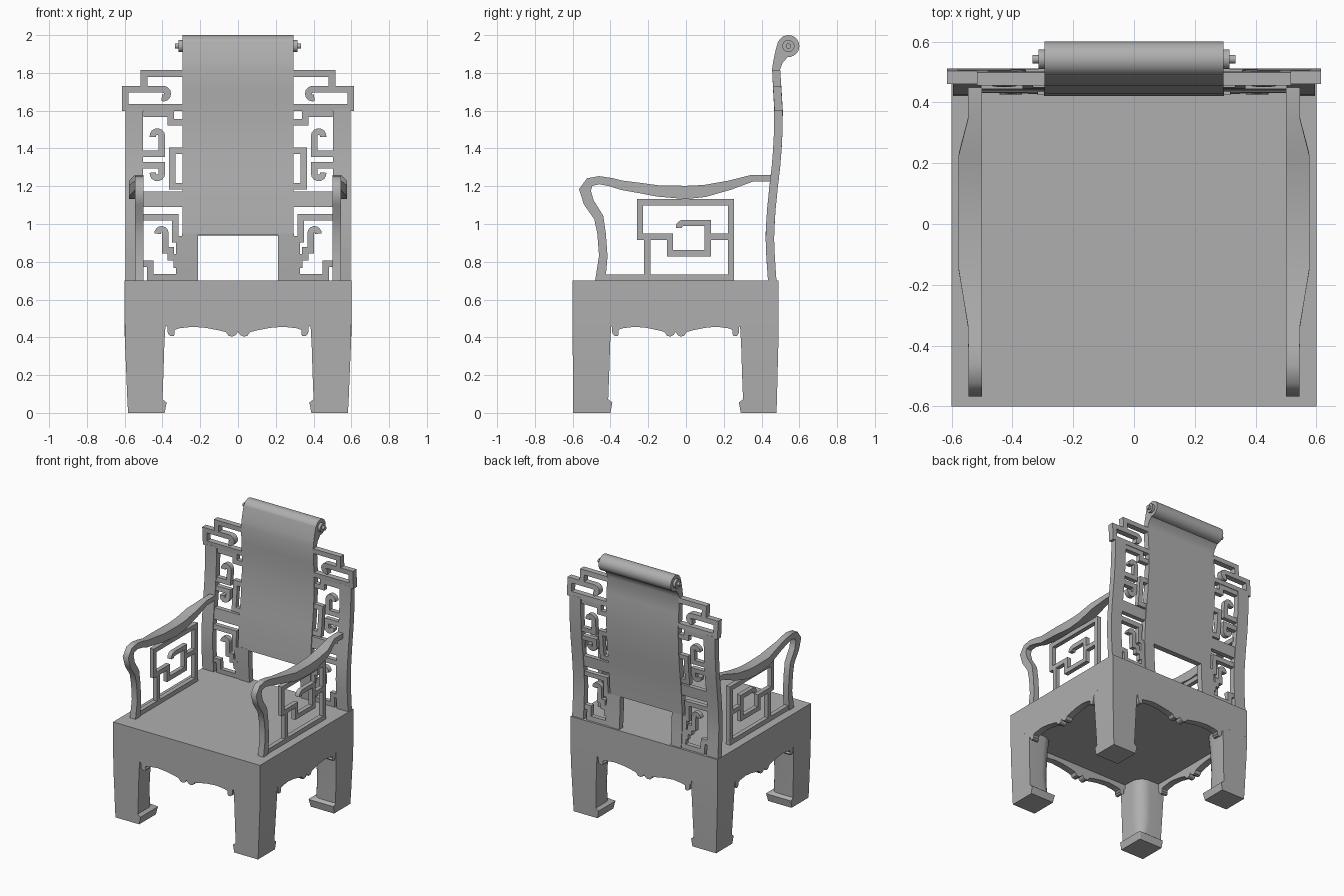
import bpy, bmesh, math
from mathutils import Vector

if "Cube" in bpy.data.objects:
    bpy.data.objects.remove(bpy.data.objects["Cube"])

# Dark grey finish for the whole chair
GREY = bpy.data.materials.new("dark_grey")
GREY.diffuse_color = (.43, .43, .43, 1)
GREY.use_nodes = True
GREY.node_tree.nodes["Principled BSDF"].inputs["Base Color"].default_value = GREY.diffuse_color

BACK = [(0.68, .458), (0.82, .448), (0.95, .443), (1.08, .452), (1.2, .464),
        (1.3, .476), (1.4, .484), (1.5, .489), (1.6, .490), (1.7, .484), (1.82, .477)]


def interp(table, t):
    for (a, va), (b, vb) in zip(table, table[1:]):
        if t <= b:
            return va + (vb - va) * max(0, (t - a) / (b - a))
    return table[-1][1]


def finish(bm, name, mirror=False, angle=30):
    bmesh.ops.recalc_face_normals(bm, faces=bm.faces)
    me = bpy.data.meshes.new(name)
    bm.to_mesh(me)
    bm.free()
    me.materials.append(GREY)
    ob = bpy.data.objects.new(name, me)
    bpy.context.collection.objects.link(ob)
    if mirror:
        ob.modifiers.new("mirror", 'MIRROR')
    bpy.ops.object.select_all(action='DESELECT')
    ob.select_set(True)
    bpy.context.view_layer.objects.active = ob
    bpy.ops.object.shade_smooth_by_angle(angle=math.radians(angle))
    return ob


def skin(bm, rings):
    """Bridge closed rings of points and cap both ends."""
    vs = [[bm.verts.new(p) for p in r] for r in rings]
    n = len(vs[0])
    for a, b in zip(vs, vs[1:]):
        for i in range(n):
            bm.faces.new((a[i], a[(i + 1) % n], b[(i + 1) % n], b[i]))
    bm.faces.new(vs[0])
    bm.faces.new(vs[-1])


def strip(bm, pts, width, place, step=None):
    """Sweep a bar along a 2D path; place(u, v, side) maps it into space."""
    pts = [Vector(p) for p in pts]
    if step:
        fine = []
        for a, b in zip(pts, pts[1:]):
            k = max(1, math.ceil(abs(b.y - a.y) / step))
            fine += [a.lerp(b, i / k) for i in range(k)]
        pts = fine + [pts[-1]]
    ws = width if isinstance(width, list) else [width] * len(pts)
    rings = []
    for i, p in enumerate(pts):
        d0 = (p - pts[i - 1]).normalized() if i else None
        d1 = (pts[i + 1] - p).normalized() if i < len(pts) - 1 else d0
        d0 = d0 or d1
        n0, n1 = Vector((-d0.y, d0.x)), Vector((-d1.y, d1.x))
        m = (n0 + n1).normalized()
        m *= ws[i] / 2 / max(0.5, m.dot(n0))
        a, b = p + m, p - m
        rings.append([place(a.x, a.y, 0), place(b.x, b.y, 0),
                      place(b.x, b.y, 1), place(a.x, a.y, 1)])
    skin(bm, rings)


def box(bm, x0, x1, y0, y1, z0, z1):
    skin(bm, [[(x0, y0, z), (x1, y0, z), (x1, y1, z), (x0, y1, z)] for z in (z0, z1)])


def arc(cx, cz, r, a0, a1, n=7):
    return [(cx + r * math.cos(math.radians(a0 + (a1 - a0) * i / n)),
             cz + r * math.sin(math.radians(a0 + (a1 - a0) * i / n))) for i in range(n + 1)]


# Seat block
bm = bmesh.new()
box(bm, -.6, .6, -.6, .49, .49, .70)
finish(bm, "seat")

# Legs with rounded inner corner and block feet
LEVELS = [(0, .018, .212, .006), (.055, .015, .222, .006), (.072, .014, .2, .06),
          (.2, .009, .205, .09), (.36, .002, .21, .09), (.5, 0, .218, .09)]
for label, cy, sy in (("front", -.6, 1), ("back", .49, -1)):
    bm = bmesh.new()
    rings = []
    for z, inset, inner, r in LEVELS:
        iy = inset * (.1 if sy > 0 else .6)
        iny = inner - .012
        sec = [(inset, iy), (inner, iy)]
        sec += arc(inner - r, iny - r, r, 0, 90, 6) + [(inset, iny)]
        rings.append([(.6 - u, cy + sy * v, z) for u, v in sec])
    skin(bm, rings)
    finish(bm, label + "_leg", mirror=True)

# Scalloped aprons on all four sides
HALF = [(0, .43), (.012, .412), (.03, .404), (.05, .408), (.065, .428), (.1, .437), (.17, .45),
        (.24, .456), (.31, .448), (.335, .44), (.343, .428), (.335, .418), (.34, .408), (.358, .406),
        (.37, .418), (.374, .435), (.37, .45), (.39, .47)]
EDGE = [(-u, z) for u, z in HALF[:0:-1]] + HALF


def apron(name, place):
    bm = bmesh.new()
    skin(bm, [[place(u, zz, t) for t, zz in ((0, z), (0, .5), (1, .5), (1, z))] for u, z in EDGE])
    finish(bm, name)


apron("front_apron", lambda u, z, t: (u, -.6 + .05 * t, z))
apron("back_apron", lambda u, z, t: (u, .49 - .05 * t, z))
for s, nm in ((1, "right_apron"), (-1, "left_apron")):
    apron(nm, lambda u, z, t: (s * (.6 - .05 * t), -.055 + u * .9, z))

# Arm rail and front post in one sweep, bulging outward mid-length
OUT = [(-.34, .545), (-.15, .577), (.23, .577), (.35, .545)]
PATH = [(-.455, .69), (-.438, .83), (-.447, .95), (-.462, 1.035), (-.515, 1.115), (-.535, 1.18),
        (-.51, 1.222), (-.46, 1.232), (-.4, 1.222), (-.34, 1.205), (-.24, 1.19), (-.15, 1.175),
        (0, 1.167), (.1, 1.175), (.23, 1.205), (.35, 1.242), (.46, 1.242)]
WID = [.055, .045, .045, .05, .055, .058, .045, .042, .045, .05, .055, .06, .07, .064, .05, .036, .036]
bm = bmesh.new()
strip(bm, PATH, WID, lambda y, z, t: (interp(OUT, y) if t else .50, y, z))
finish(bm, "arm_rail", mirror=True, angle=55)

# Lattice under each arm
bm = bmesh.new()
for pts in ([(-.44, .717), (.255, .717)],
            [(.238, .70), (.238, 1.115), (-.243, 1.115), (-.243, .933), (-.085, .933), (-.085, .845),
             (.115, .845), (.115, 1.005), (-.015, 1.005)] + arc(-.015, .982, .023, 100, 190, 4),
            [(-.205, .72), (-.205, .933)], [(.115, .933), (.238, .933)]):
    strip(bm, pts, .033, lambda y, z, t: (.507 + .032 * t, y, z))
finish(bm, "arm_lattice", mirror=True)


def bent(depth):
    return lambda x, z, t: (x, interp(BACK, z) + (t - .5) * depth, z)


# Back splat with opening at the bottom, thickening into the scroll
bm = bmesh.new()
path = [(.4435, .94)] + [(y, z) for z, y in BACK if z > .96] + [(.487, 1.86), (.508, 1.905), (.53, 1.94)]
wid = [.045] * (len(path) - 4) + [.042, .05, .075, .1]
strip(bm, path, wid, lambda y, z, t: ((t - .5) * .59, y, z))
finish(bm, "back_splat")
bm = bmesh.new()
strip(bm, [(.253, .69), (.253, .95)], .085, bent(.045), .08)
finish(bm, "splat_foot", mirror=True)

# Scroll roll and its stepped end knobs
bm = bmesh.new()
prof = [(-.333, .014), (-.314, .014), (-.314, .032), (-.295, .032), (-.295, .058)]
prof += [(-x, r) for x, r in prof[::-1]]
skin(bm, [[(x, .542 + a, 1.942 + b) for a, b in arc(0, 0, r, 0, 360 - 360 / 28, 27)] for x, r in prof])
finish(bm, "scroll_roll")

# Back stiles
bm = bmesh.new()
strip(bm, [(.549, .69), (.549, 1.61)], .092, bent(.045), .08)
finish(bm, "back_stile", mirror=True)

# Stepped crest rails with curled end
bm = bmesh.new()
for pts in ([(.29, 1.617), (.597, 1.617), (.597, 1.713), (.4, 1.713)] + arc(.396, 1.69, .023, 100, 290, 7),
            [(.498, 1.72), (.498, 1.797), (.29, 1.797)]):
    strip(bm, pts, .036, bent(.043), .1)
finish(bm, "crest_rail", mirror=True)

# Fretwork between stile and splat
FRET = [
    [(.50, 1.583), (.357, 1.583), (.357, 1.538), (.29, 1.538)],
    [(.505, 1.373), (.403, 1.373), (.403, 1.455)] + arc(.427, 1.465, .024, 180, -10, 7),
    [(.505, 1.31), (.403, 1.31), (.403, 1.275)] + arc(.427, 1.268, .024, 180, 370, 7),
    [(.29, 1.387), (.349, 1.387), (.349, 1.2), (.29, 1.2)],
    [(.505, 1.155), (.29, 1.155)],
    [(.505, 1.035), (.332, 1.035), (.332, .92), (.29, .92)],
    arc(.405, .952, .02, -10, 180, 7) + [(.385, .93), (.385, .862), (.355, .862), (.355, .825),
                                         (.325, .825), (.325, .785), (.29, .785)],
    [(.505, .79), (.465, .79), (.465, .717), (.29, .717)],
    [(.31, .70), (.31, .93)],
]
bm = bmesh.new()
for pts in FRET:
    strip(bm, pts, .034, bent(.034), .1)
strip(bm, [(.505, 1.115), (.29, 1.115)], .05, bent(.034))
finish(bm, "back_fretwork", mirror=True)
